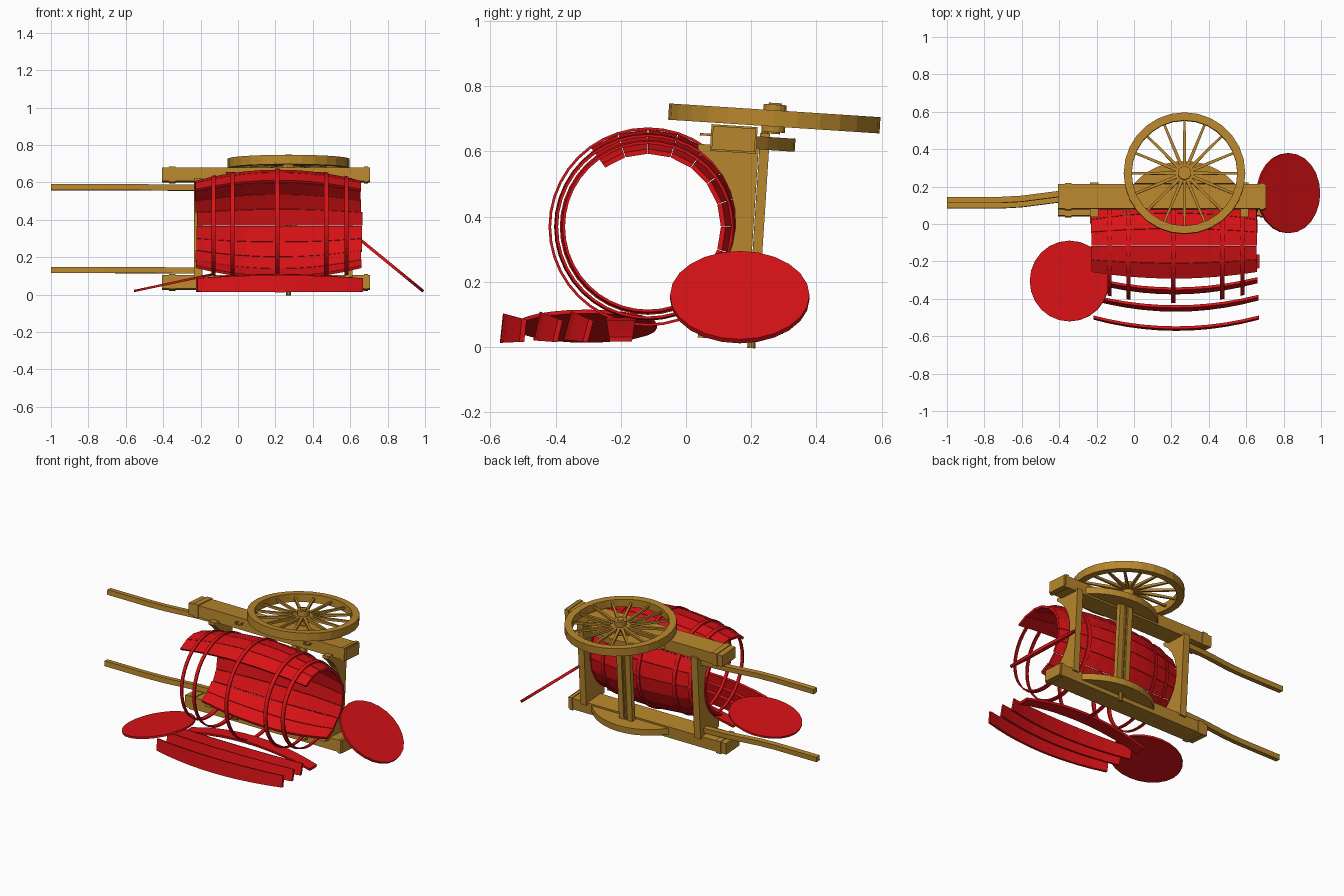
import bpy, bmesh, random
from math import sin, cos, pi, radians, sqrt
from mathutils import Matrix, Vector

if "Cube" in bpy.data.objects:
    bpy.data.objects.remove(bpy.data.objects["Cube"])

random.seed(4)


def material(name, rgb):
    m = bpy.data.materials.new(name)
    m.diffuse_color = (*rgb, 1)
    m.use_nodes = True
    m.node_tree.nodes["Principled BSDF"].inputs["Base Color"].default_value = m.diffuse_color
    return m


WOOD = material("cart_wood", (0.48, 0.24, 0.025))
RED = material("barrel_red", (0.70, 0.006, 0.008))

# The cart lies on its side, leaning slightly about this pivot
PIVOT = Vector((0, 0.128, 0.352))
LEAN = Matrix.Translation(PIVOT) @ Matrix.Rotation(-0.065, 4, 'X')


def loft(name, rings, mat, closed=False, xf=None):
    """Skin a list of equal-sized point rings; cap the ends unless closed."""
    bm = bmesh.new()
    vs = [[bm.verts.new(p) for p in r] for r in rings]
    n, k = len(rings[0]), len(rings)
    for i in range(k if closed else k - 1):
        a, b = vs[i], vs[(i + 1) % k]
        for j in range(n):
            bm.faces.new((a[j], a[(j + 1) % n], b[(j + 1) % n], b[j]))
    if not closed:
        bm.faces.new(vs[0])
        bm.faces.new(vs[-1])
    bmesh.ops.recalc_face_normals(bm, faces=bm.faces)
    if xf:
        bm.transform(xf)
    me = bpy.data.meshes.new(name)
    bm.to_mesh(me)
    bm.free()
    me.materials.append(mat)
    ob = bpy.data.objects.new(name, me)
    bpy.context.collection.objects.link(ob)
    return ob


# Cart coordinates: x along the cart, y down from the bed (0 = rail centre), z sideways
def box(name, x0, x1, y0, y1, z0, z1):
    return loft(name, [[(x, y0, z0), (x, y1, z0), (x, y1, z1), (x, y0, z1)]
                       for x in (x0, x1)], WOOD, xf=LEAN)


def disc(name, r, h, sides, mat, xf):
    return loft(name, [[(r * cos(2 * pi * i / sides), r * sin(2 * pi * i / sides), z)
                        for i in range(sides)] for z in (-h / 2, h / 2)], mat, xf=xf)


def ring(name, r0, r1, h, sides, mat, xf):
    rings = []
    for i in range(sides):
        c, s = cos(2 * pi * i / sides), sin(2 * pi * i / sides)
        rings.append([(r * c, r * s, z) for r, z in
                      ((r0, -h / 2), (r1, -h / 2), (r1, h / 2), (r0, h / 2))])
    return loft(name, rings, mat, closed=True, xf=xf)


WX, AY = 0.27, 0.095   # axle position

for s, side in ((1, "upper"), (-1, "lower")):
    # side rails with thicker ends
    z = s * 0.287
    box(side + "_rail", -0.405, 0.705, -0.066, 0.066, z - 0.036, z + 0.036)
    for x0, x1, nm in ((-0.37, -0.335, "front"), (0.675, 0.695, "rear")):
        box(f"{side}_{nm}_band", x0, x1, -0.071, 0.071, z - 0.041, z + 0.041)
    # pull shafts
    zs = s * 0.222
    path = [(-1.0, -0.014), (-0.71, -0.014), (-0.6, -0.008), (-0.4, 0.018), (-0.19, 0.03)]
    loft(side + "_shaft", [[(x, y - .016, zs - .016), (x, y + .016, zs - .016),
                            (x, y + .016, zs + .016), (x, y - .016, zs + .016)]
                           for x, y in path], WOOD, xf=LEAN)
    # curved axle bracket under each rail
    R = 0.364
    arc = [(WX + R * sin(a), 0.189 - R + R * cos(a))
           for a in [radians(-48 + 96 * i / 12) for i in range(13)]]
    loft(side + "_axle_bracket", [[(x, y, s * 0.28 + d) for x, y in arc]
                                  for d in (-0.02, 0.02)], WOOD, xf=LEAN)
    # small rope rings on the rail
    for x in (-0.04, 0.44):
        ring(side + "_rope_ring", 0.018, 0.025, 0.007, 12, WOOD,
             LEAN @ Matrix.Translation((x, -0.08, s * 0.295)))

# cross beams with a round cradle for the barrel
for nm, x0, x1 in (("front", -0.235, -0.19), ("rear", 0.57, 0.612)):
    cy, cz, r = -0.245, 0.018, 0.268
    a_end = math_a = radians(59)
    prof = [(0.078, -0.265), (0.078, 0.265), (-0.108, 0.265)]
    prof += [(cy + r * cos(a), cz + r * sin(a))
             for a in [a_end - 2 * a_end * i / 10 for i in range(11)]]
    prof.append((-0.108, -0.265))
    loft(nm + "_cross_beam", [[(x, y, z) for y, z in prof] for x in (x0, x1)], WOOD, xf=LEAN)

# axle bars and stub
for x in (WX - 0.03, WX + 0.03):
    box("axle_bar", x - 0.017, x + 0.017, AY - 0.015, AY + 0.015, -0.3, 0.31)
disc("axle", 0.013, 0.69, 10, WOOD, LEAN @ Matrix.Translation((WX, AY, -0.005)))

# remaining wheel: rim, hub, spokes
W = LEAN @ Matrix.Translation((WX, AY + 0.025, 0.358))
ring("wheel_rim", 0.282, 0.325, 0.05, 28, WOOD, W)
disc("wheel_hub", 0.036, 0.085, 14, WOOD, W)
disc("hub_cap", 0.02, 0.095, 12, WOOD, W)
for i in range(16):
    sp = W @ Matrix.Rotation(2 * pi * i / 16, 4, 'Z')
    loft("wheel_spoke", [[(x, -w, -w), (x, w, -w), (x, w, w), (x, -w, w)]
                         for x, w in ((0.03, 0.009), (0.288, 0.006))], WOOD, xf=sp)

# Barrel
BX, BY, BZ, HALF = 0.2175, -0.117, 0.369, 0.4425
STEP = 2 * pi / 20


def radius(x):
    return 0.299 - 0.06 * ((x - BX) / HALF) ** 2


def stave(name, ang, cy, cz, dx=0.0):
    rings = []
    for i in range(11):
        x = BX - HALF + 2 * HALF * i / 10
        r, h = radius(x), STEP / 2 - 0.004
        rings.append([(x + dx, cy + q * cos(a), cz + q * sin(a)) for q, a in
                      ((r, ang - h), (r, ang + h), (r - 0.015, ang + h), (r - 0.015, ang - h))])
    return loft(name, rings, RED)


# staves still held together
for i in range(11):
    stave("barrel_stave", radians(117 - 18 * i), BY, BZ, random.uniform(-0.006, 0.006))

# hoops
for x in (-0.13, -0.03, 0.21, 0.472, 0.58):
    rings = []
    for i in range(40):
        c, s = cos(2 * pi * i / 40), sin(2 * pi * i / 40)
        rings.append([(px, BY + (radius(px) + d) * c, BZ + (radius(px) + d) * s)
                      for px, d in ((x - .011, -.002), (x + .011, -.002),
                                    (x + .011, .006), (x - .011, .006))])
    loft("barrel_hoop", rings, RED, closed=True)

# fallen staves on edge, and one lying flat
for y, tilt, dx in ((-0.57, 6, 0.008), (-0.462, 13, 0.005), (-0.368, 15, 0.0)):
    t = radians(tilt)
    stave("fallen_stave", pi - t, y + 0.299 * cos(t), 0.052 - 0.239 * sin(t), dx)
stave("flat_stave", pi / 2, -0.2, -0.205, 0.01)

# barrel lids
disc("leaning_lid", 0.214, 0.016, 24, RED, Matrix.Translation((0.825, 0.165, 0.153))
     @ Matrix.Rotation(radians(39.3), 4, 'Y'))
disc("fallen_lid", 0.216, 0.012, 24, RED, Matrix.Translation((-0.345, -0.305, 0.064))
     @ Matrix.Rotation(radians(-12), 4, 'Y'))
